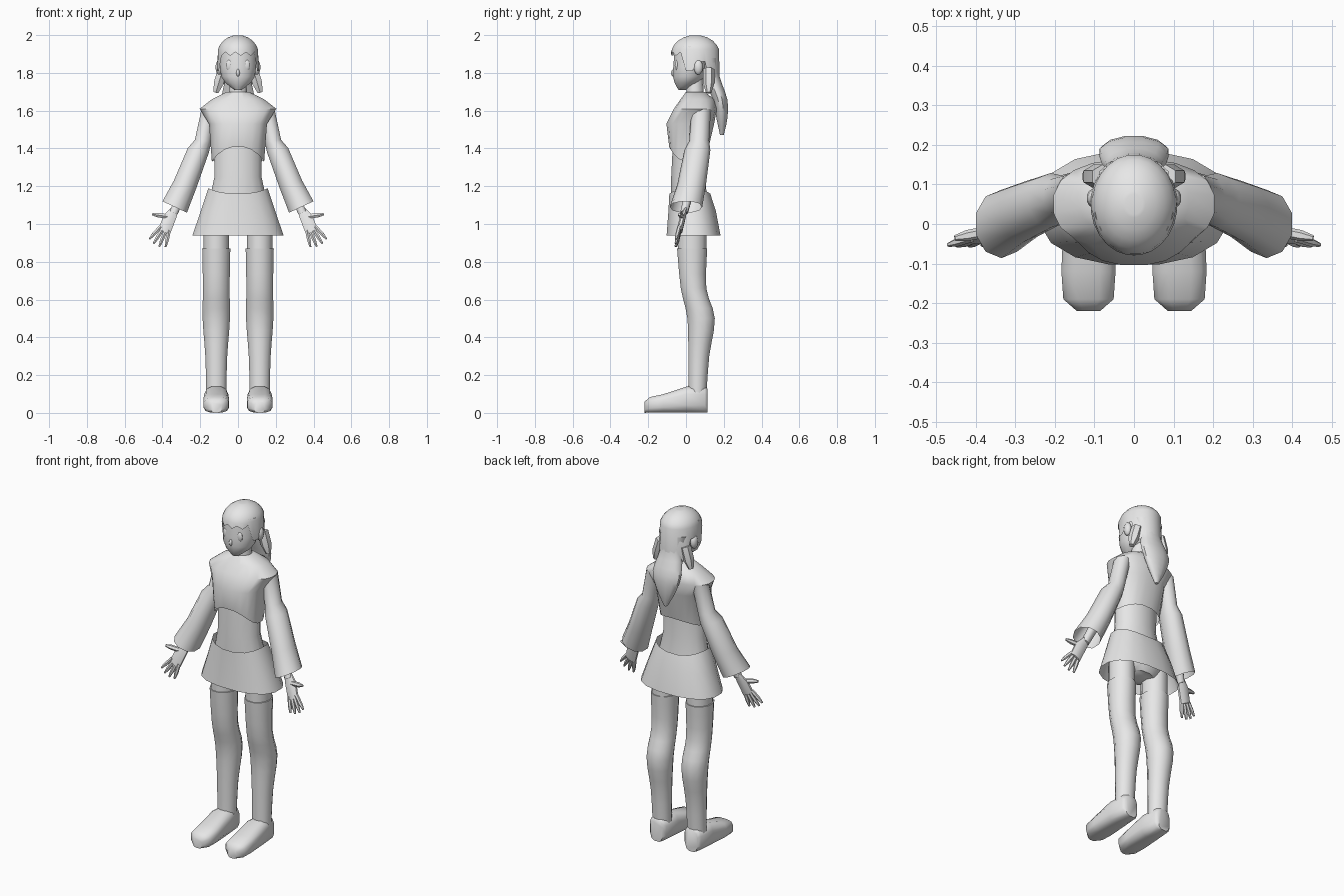
import bpy, bmesh, math
from mathutils import Vector

cube = bpy.data.objects.get("Cube")
if cube:
    bpy.data.objects.remove(cube)

grey = bpy.data.materials.new("plain grey")
grey.use_nodes = True
shade = (0.8, 0.8, 0.8, 1)
grey.diffuse_color = shade
for node in grey.node_tree.nodes:
    if node.type == "BSDF_PRINCIPLED":
        node.inputs["Base Color"].default_value = shade

X, Y, Z = Vector((1, 0, 0)), Vector((0, 1, 0)), Vector((0, 0, 1))


def power(value, exponent):
    return math.copysign(abs(value) ** exponent, value)


def loft(name, rings, sides=12, square=1, cap_start=True, cap_end=True, lift=None, mirror=False):
    """Skin a list of rings, each given as (centre, width vector, depth vector)."""
    bm = bmesh.new()
    loops = []
    for index, (centre, width, depth) in enumerate(rings):
        loop = []
        for k in range(sides):
            turn = math.tau * (k + 0.5) / sides
            point = (centre + width * power(math.cos(turn), square)
                     + depth * power(math.sin(turn), square))
            if lift:
                point.z += lift(index, math.sin(turn), k)
            loop.append(bm.verts.new(point))
        loops.append(loop)
    for lower, upper in zip(loops, loops[1:]):
        for k in range(sides):
            after = (k + 1) % sides
            bm.faces.new((lower[k], lower[after], upper[after], upper[k]))
    if cap_start:
        bm.faces.new(loops[0])
    if cap_end:
        bm.faces.new(loops[-1])
    bmesh.ops.recalc_face_normals(bm, faces=bm.faces)
    mesh = bpy.data.meshes.new(name)
    bm.to_mesh(mesh)
    bm.free()
    mesh.materials.append(grey)
    mesh.polygons.foreach_set("use_smooth", [True] * len(mesh.polygons))
    mesh.set_sharp_from_angle(angle=math.radians(50))
    part = bpy.data.objects.new(name, mesh)
    bpy.context.collection.objects.link(part)
    if mirror:
        part.modifiers.new("Mirror", "MIRROR").use_mirror_merge = False


def smooth(rows):
    """Add in-between rows along a flowing curve."""
    result = []
    last = len(rows) - 1
    for i in range(last):
        span = rows[max(i - 1, 0)], rows[i], rows[i + 1], rows[min(i + 2, last)]
        for t in (0, 1 / 3, 2 / 3):
            result.append([q + t / 2 * (r - p + t * (2 * p - 5 * q + 4 * r - s + t * (3 * (q - r) + s - p)))
                           for p, q, r, s in zip(*span)])
    return result + [rows[-1]]


def upright(rows, x=0):
    """Level rings from (height, front, back, half width)."""
    return [(Vector((x, (front + back) / 2, z)), X * half, Y * (back - front) / 2)
            for z, front, back, half in rows]


def limb(rows, tilt, flatness):
    """Rings from (x, y, z, radius) that lean steadily up to the tilt."""
    rings = []
    for i, (x, y, z, radius) in enumerate(rows):
        lean = math.radians(tilt) * i / (len(rows) - 1)
        across = X * math.cos(lean) + Z * math.sin(lean)
        rings.append((Vector((x, y, z)), across * radius, Y * radius * flatness))
    return rings


def dome(centre, size, steps, arc):
    """Ellipsoid rings from the crown down through the arc."""
    rings = []
    for i in range(steps + 1):
        a = max(arc * i / steps, 0.2) if i < steps else min(arc, math.pi - 0.2)
        rings.append((Vector(centre) + Z * size[2] * math.cos(a),
                      X * size[0] * math.sin(a), Y * size[1] * math.sin(a)))
    return rings


def ball(name, centre, size, mirror=False):
    loft(name, dome(centre, size, 6, math.pi), mirror=mirror)


def digit(name, start, heading, length, radius):
    """Tapered finger from a knuckle along a heading."""
    heading = heading.normalized()
    across = heading.cross(Y).normalized()
    through = across.cross(heading)
    rings = [(start + heading * length * along, across * radius * taper, through * radius * taper)
             for along, taper in ((0, 1), (0.6, 1), (1, 0.5))]
    loft(name, rings, sides=6, mirror=True)


# Head
loft("neck", upright([(1.62, 0, 0.1, 0.06), (1.78, 0, 0.09, 0.04)]))
loft("face", upright(smooth([(1.71, -0.04, 0, 0.02), (1.78, -0.07, 0.1, 0.09), (1.94, -0.06, 0.14, 0.1)])),
     sides=16)
ball("nose", (0, -0.065, 1.8), (0.01, 0.015, 0.02))
ball("eyes", (0.045, -0.05, 1.84), (0.02, 0.01, 0.03), mirror=True)
ball("ears", (0.1, 0.065, 1.83), (0.02, 0.025, 0.04), mirror=True)


# Hair: cap with jagged fringe, side locks and long back, then the tail
def hairline(index, side, k):
    if index < crown_steps:
        return 0
    if side < -0.6:
        return 0.01 if k % 2 else -0.01
    if side < -0.1:
        return -0.09
    return -0.04 if side < 0.4 else -0.16


crown_steps = 6
loft("hair", dome((0, 0.05, 1.9), (0.11, 0.13, 0.1), crown_steps, math.pi / 2),
     sides=24, cap_end=False, lift=hairline)
loft("ponytail", upright(smooth([(1.88, 0.07, 0.17, 0.09), (1.78, 0.09, 0.18, 0.07), (1.66, 0.14, 0.22, 0.09),
                                 (1.56, 0.16, 0.22, 0.06), (1.47, 0.18, 0.2, 0.01)])))
digit("hair_flaps", Vector((0.08, 0.12, 1.82)), Vector((0.3, 0, -1)), 0.13, 0.03)


# Torso: shirt, vest with arched hem, skirt with dipped waistband
def vest_hem(index, side, k):
    return 0 if index else side * side * (0.08 if side < 0 else 0.03)


def waistband(index, side, k):
    return 0 if index else 0.03 * (1 - side * side)


loft("shirt", upright([(1.1, -0.08, 0.12, 0.16), (1.25, -0.08, 0.1, 0.127), (1.45, -0.07, 0.1, 0.13)]),
     sides=16)
loft("vest", upright([(1.33, -0.09, 0.11, 0.14), (1.53, -0.105, 0.15, 0.155), (1.61, -0.065, 0.165, 0.205),
                      (1.66, -0.03, 0.15, 0.14), (1.7, 0, 0.1, 0.06)]),
     sides=20, square=0.85, cap_start=False, lift=vest_hem)
loft("skirt", upright([(1.16, -0.09, 0.13, 0.16), (1.07, -0.095, 0.16, 0.2), (0.94, -0.105, 0.185, 0.245)]),
     sides=16, square=0.85, cap_start=False, cap_end=False, lift=waistband)
loft("hips", upright([(0.95, -0.04, 0.11, 0.1), (1, -0.06, 0.13, 0.16), (1.14, -0.07, 0.12, 0.15)]))

# Legs
leg_x = 0.115
loft("thighs", upright([(1, -0.045, 0.11, 0.07), (0.84, -0.045, 0.11, 0.07)], leg_x), mirror=True)
loft("stockings", upright(smooth([(0.87, -0.05, 0.115, 0.077), (0.66, -0.03, 0.11, 0.073),
                                  (0.5, 0.005, 0.155, 0.075), (0.3, 0.01, 0.125, 0.06),
                                  (0.1, 0.01, 0.11, 0.055)]), leg_x), mirror=True)

# Shoes: flat sole, rings from heel to toe as (y, half width, top)
shoe = [(0.115, 0.04, 0.13), (0.1, 0.055, 0.14), (0, 0.065, 0.14), (-0.12, 0.07, 0.1), (-0.19, 0.065, 0.085),
        (-0.22, 0.03, 0.06)]
loft("shoes", [(Vector((leg_x, y, top / 2)), X * half, Z * top / 2) for y, half, top in shoe],
     square=0.65, mirror=True)

# Arms: puffed sleeve with open flared cuff, forearm inside
loft("sleeves", limb([(0.15, 0.08, 1.61, 0.045), (0.185, 0.07, 1.44, 0.046), (0.21, 0.06, 1.39, 0.06),
                      (0.28, 0.03, 1.21, 0.066), (0.335, 0, 1.09, 0.075)], 25, 1.15),
     sides=10, cap_end=False, mirror=True)
loft("forearms", limb([(0.24, 0.05, 1.3, 0.035), (0.34, -0.01, 1.06, 0.024)], 28, 0.9), sides=8, mirror=True)

# Hands: palm, four fanned fingers, thumb
loft("palms", limb([(0.33, 0, 1.09, 0.022), (0.36, -0.016, 1.04, 0.037), (0.39, -0.035, 0.96, 0.036)], 25, 0.45),
     sides=8, mirror=True)
for i, name in enumerate(("little_fingers", "ring_fingers", "middle_fingers", "index_fingers")):
    fan = math.radians(12 + 10 * i)
    knuckle = Vector((0.365 + 0.015 * i, -0.035, 0.965 + 0.007 * i))
    digit(name, knuckle, Vector((math.sin(fan), -0.2, -math.cos(fan))), 0.1 if i in (1, 2) else 0.09, 0.011)
digit("thumbs", Vector((0.375, -0.02, 1.04)), Vector((1, -0.2, 0.15)), 0.08, 0.014)
